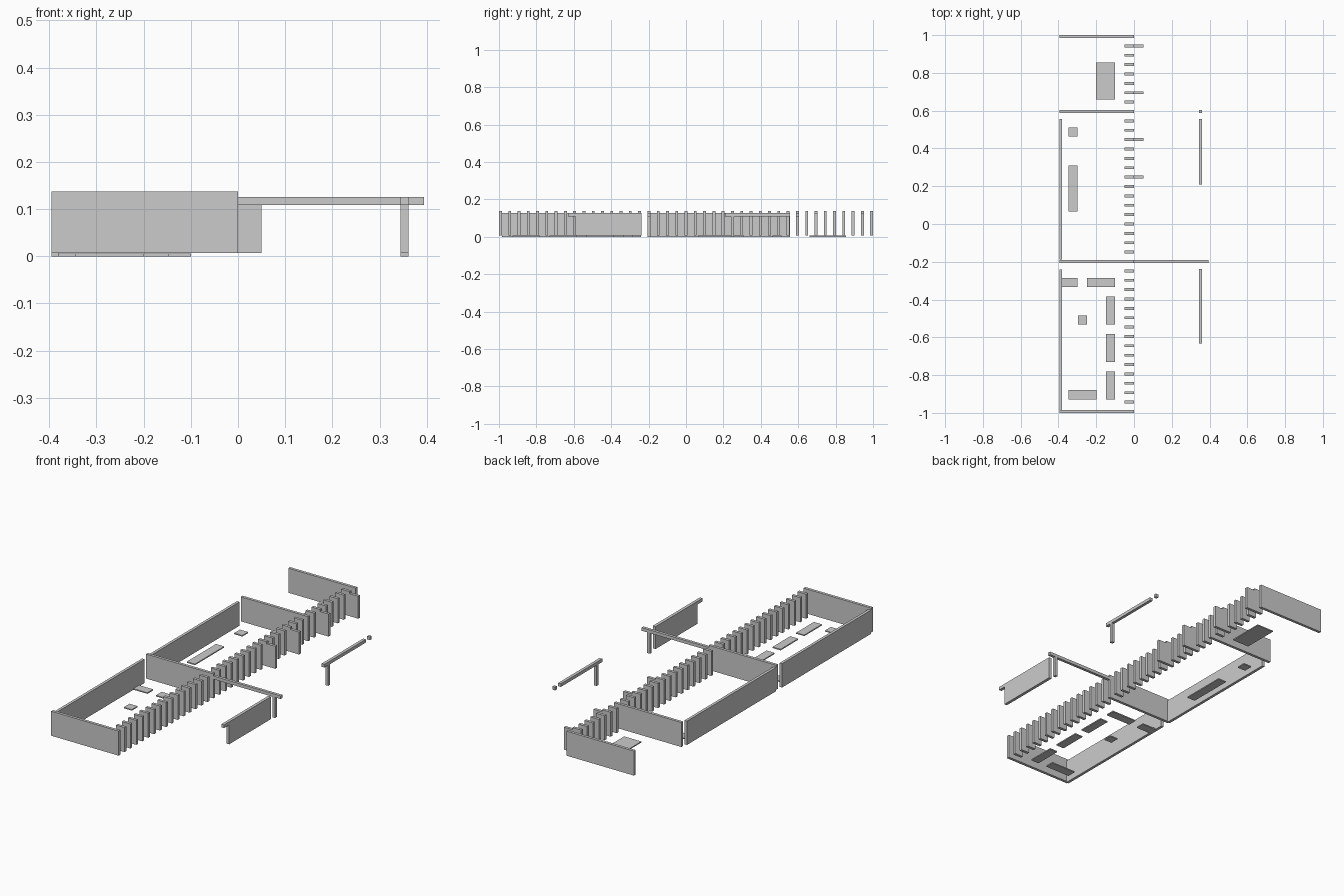
import bpy

if "Cube" in bpy.data.objects:
    bpy.data.objects.remove(bpy.data.objects["Cube"])

T = 0.015          # board thickness
PITCH = 0.04962    # slat spacing
Y0 = 1.0 - T / 2   # rearmost slat centre
FOOT, TOP = 0.007, 0.137
LOW, CAP = 0.109, 0.126   # beam underside and top


def box(name, x0, x1, y0, y1, z0, z1):
    c = [(x, y, z) for x in (x0, x1) for y in (y0, y1) for z in (z0, z1)]
    f = [(0, 1, 3, 2), (4, 6, 7, 5), (0, 4, 5, 1),
         (2, 3, 7, 6), (0, 2, 6, 4), (1, 5, 7, 3)]
    me = bpy.data.meshes.new(name)
    me.from_pydata(c, [], f)
    ob = bpy.data.objects.new(name, me)
    bpy.context.collection.objects.link(ob)
    return ob


def row_y(i):
    y = Y0 - i * PITCH
    return y - T / 2, y + T / 2


# Row of slats, with full cross walls at the bay divisions
for i in range(41):
    wall = i in (0, 8, 24, 40)
    box("cross_wall" if wall else "slat",
        -0.395 if wall else -0.05, 0, *row_y(i), FOOT, TOP)

# Fins reaching out on the open side
for i in (1, 6, 11, 15):
    box("fin", 0, 0.05, *row_y(i), FOOT, CAP)

# Long side walls
for y in (-0.985, -0.189):
    box("side_wall", -0.395, -0.38, y, y + 0.745, 0, CAP)

# Cross beam with its post
PX = (0.345, 0.361)
box("cross_beam", 0, 0.394, *row_y(24), LOW, CAP)
box("post", *PX, *row_y(24), 0, LOW)

# Long beams, screen panel, second post and beam stub
box("front_beam", *PX, -0.632, -0.238, LOW, CAP)
box("screen_panel", *PX, -0.59, -0.238, FOOT, LOW)
box("rear_beam", *PX, 0.208, 0.555, LOW, CAP)
box("post", *PX, 0.24, 0.256, 0, LOW)
box("beam_stub", *PX, *row_y(8), LOW, CAP)

# Thin floor pads: x0, x1, y0, y1
pads = [(-0.2, -0.1, 0.66, 0.855), (-0.346, -0.298, 0.462, 0.51),
        (-0.346, -0.298, 0.065, 0.31), (-0.38, -0.298, -0.333, -0.285),
        (-0.248, -0.1, -0.333, -0.285), (-0.147, -0.1, -0.532, -0.384),
        (-0.297, -0.25, -0.532, -0.484), (-0.147, -0.1, -0.73, -0.582),
        (-0.147, -0.1, -0.928, -0.78), (-0.346, -0.199, -0.928, -0.88)]
for p in pads:
    box("floor_pad", *p, 0, 0.006)
